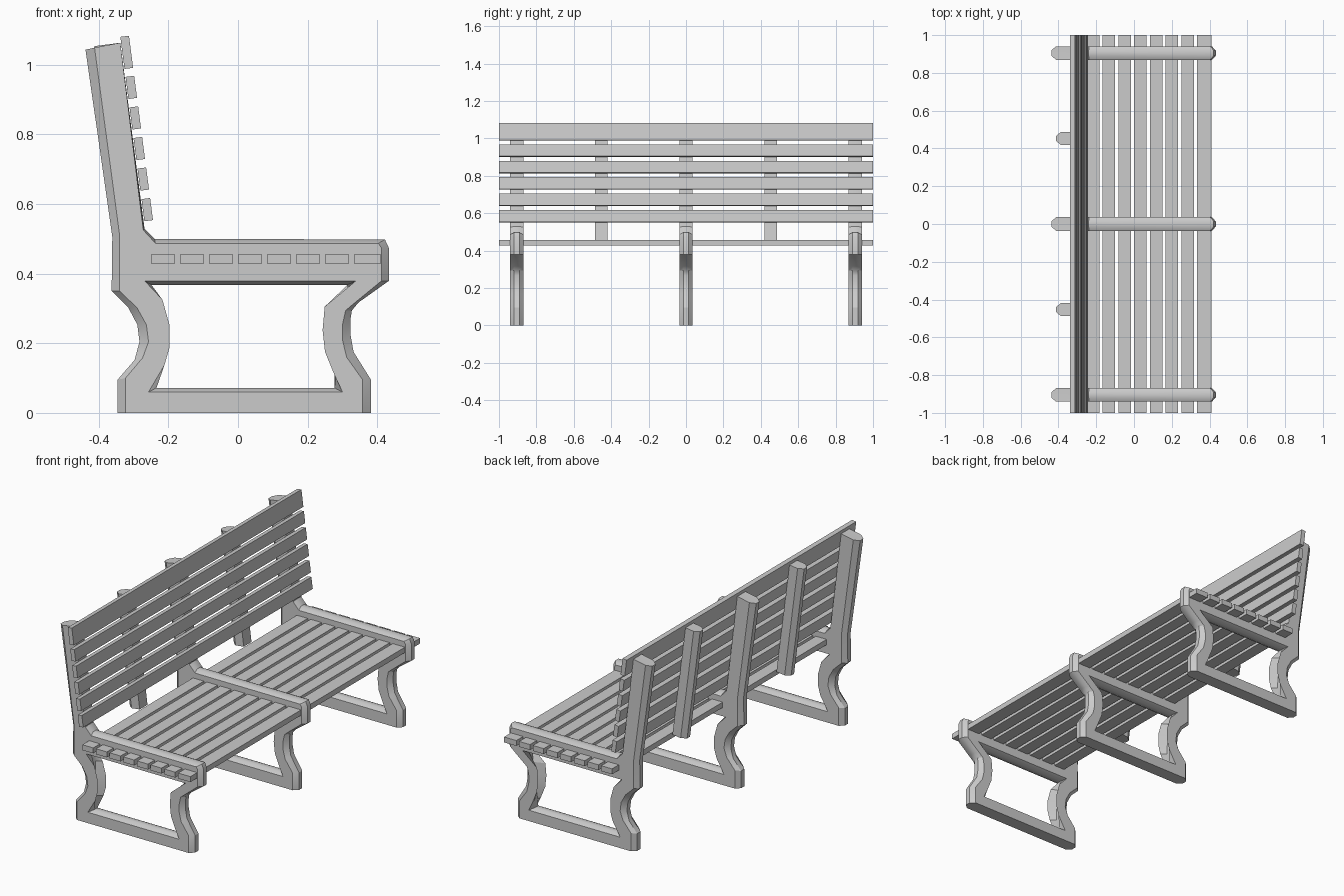
import bpy, bmesh, math
from mathutils import Vector

if "Cube" in bpy.data.objects:
    bpy.data.objects.remove(bpy.data.objects["Cube"])

TILT = 0.1297                                             # backrest lean
DOWN = Vector((math.sin(TILT), 0, -math.cos(TILT)))       # down along the backrest
BACK = Vector((-math.cos(TILT), 0, -math.sin(TILT)))      # out of its rear side


def finish(name, bm):
    bmesh.ops.recalc_face_normals(bm, faces=bm.faces[:])
    me = bpy.data.meshes.new(name)
    bm.to_mesh(me)
    bm.free()
    ob = bpy.data.objects.new(name, me)
    bpy.context.collection.objects.link(ob)
    return ob


def bridge(bm, a, b):
    n = len(a)
    for i in range(n):
        j = (i + 1) % n
        bm.faces.new((a[i], a[j], b[j], b[i]))


def slat(name, center, size, tilt=0.0):
    bpy.ops.mesh.primitive_cube_add(size=1, location=center, rotation=(0, tilt, 0))
    ob = bpy.context.object
    ob.name = name
    ob.scale = size


# Side frame outline: flat side (x, z), then chamfered rim (x, z)
OUTER = [
    (-.412, 1.049, -.438, 1.043), (-.340, .510, -.361, .506), (-.340, .350, -.363, .350),
    (-.290, .302, -.316, .304), (-.263, .253, -.289, .253), (-.257, .204, -.283, .204),
    (-.274, .158, -.297, .152), (-.323, .100, -.346, .095), (-.323, 0, -.346, 0),
    (.358, 0, .382, 0), (.358, .095, .382, .095), (.312, .160, .332, .175),
    (.300, .210, .323, .225), (.300, .253, .323, .268), (.309, .294, .327, .294),
    (.335, .316, .346, .317), (.412, .379, .433, .379), (.412, .474, .433, .474),
    (.403, .487, .422, .498), (-.237, .487, -.240, .500), (-.272, .525, -.269, .530),
    (-.338, 1.063, -.338, 1.063)]
# Opening between the legs
INNER = [(-.268, .379), (-.217, .325), (-.197, .253), (-.197, .187), (-.211, .138),
         (-.257, .060), (.300, .060), (.277, .109), (.250, .175), (.243, .238),
         (.249, .305), (.338, .379)]


def inner_rim(x, z):
    z = min(max(z, .072), .368)
    t = (z - .072) / .296
    return (-.234 - .015 * t if x < 0 else .277 + .038 * t), z


def side_frame(name, y0):
    bm = bmesh.new()
    rims = [inner_rim(x, z) for x, z in INNER]
    sides = [p[:2] for p in OUTER]
    mids = [p[2:] for p in OUTER]
    layers = ((-.036, True), (-.014, False), (.014, False), (.036, True))
    outs, ins = [], []
    for y, flat in layers:
        outs.append([bm.verts.new((x, y0 + y, z)) for x, z in (sides if flat else mids)])
        ins.append([bm.verts.new((x, y0 + y, z)) for x, z in (INNER if flat else rims)])
    for loops in (outs, ins):
        for a, b in zip(loops, loops[1:]):
            bridge(bm, a, b)
    for k in (0, 3):
        edges = []
        for loop in (outs[k], ins[k]):
            for i, v in enumerate(loop):
                edges.append(bm.edges.get((v, loop[(i + 1) % len(loop)])))
        bmesh.ops.triangle_fill(bm, edges=edges, use_beauty=True,
                                normal=(0, -1 if k == 0 else 1, 0))
    ob = finish(name, bm)
    bpy.ops.object.select_all(action='DESELECT')
    ob.select_set(True)
    bpy.context.view_layer.objects.active = ob
    bpy.ops.object.shade_smooth_by_angle(angle=math.radians(32))


for label, y in (("left", -.905), ("middle", 0), ("right", .905)):
    side_frame(label + "_side_frame", y)


# Intermediate back posts with chamfered rear
def back_post(name, y0):
    bm = bmesh.new()
    section = [(0, -.034), (.050, -.034), (.075, -.013), (.075, .013), (.050, .034), (0, .034)]
    top = Vector((-.338, y0, 1.063))
    rings = [[bm.verts.new(top + BACK * d + DOWN * s + Vector((0, y, 0))) for d, y in section]
             for s in (0, .615)]
    bridge(bm, *rings)
    for r in rings:
        bm.faces.new(r)
    finish(name, bm)


back_post("left_back_post", -.453)
back_post("right_back_post", .453)

# Backrest slats, wider one on top
start = Vector((-.338, 0, 1.080))
for i in range(6):
    s, length = (0, .093) if i == 0 else (.116 + .0885 * (i - 1), .064)
    slat(f"back_slat_{i + 1}", start + DOWN * (s + length / 2) - BACK * .0125,
         (.025, 2, length), -TILT)

# Seat slats, wider one at the front
for i in range(8):
    w = .075 if i == 7 else .066
    slat(f"seat_slat_{i + 1}", (-.249 + .0834 * i + w / 2, 0, .442), (w, 2, .030))
